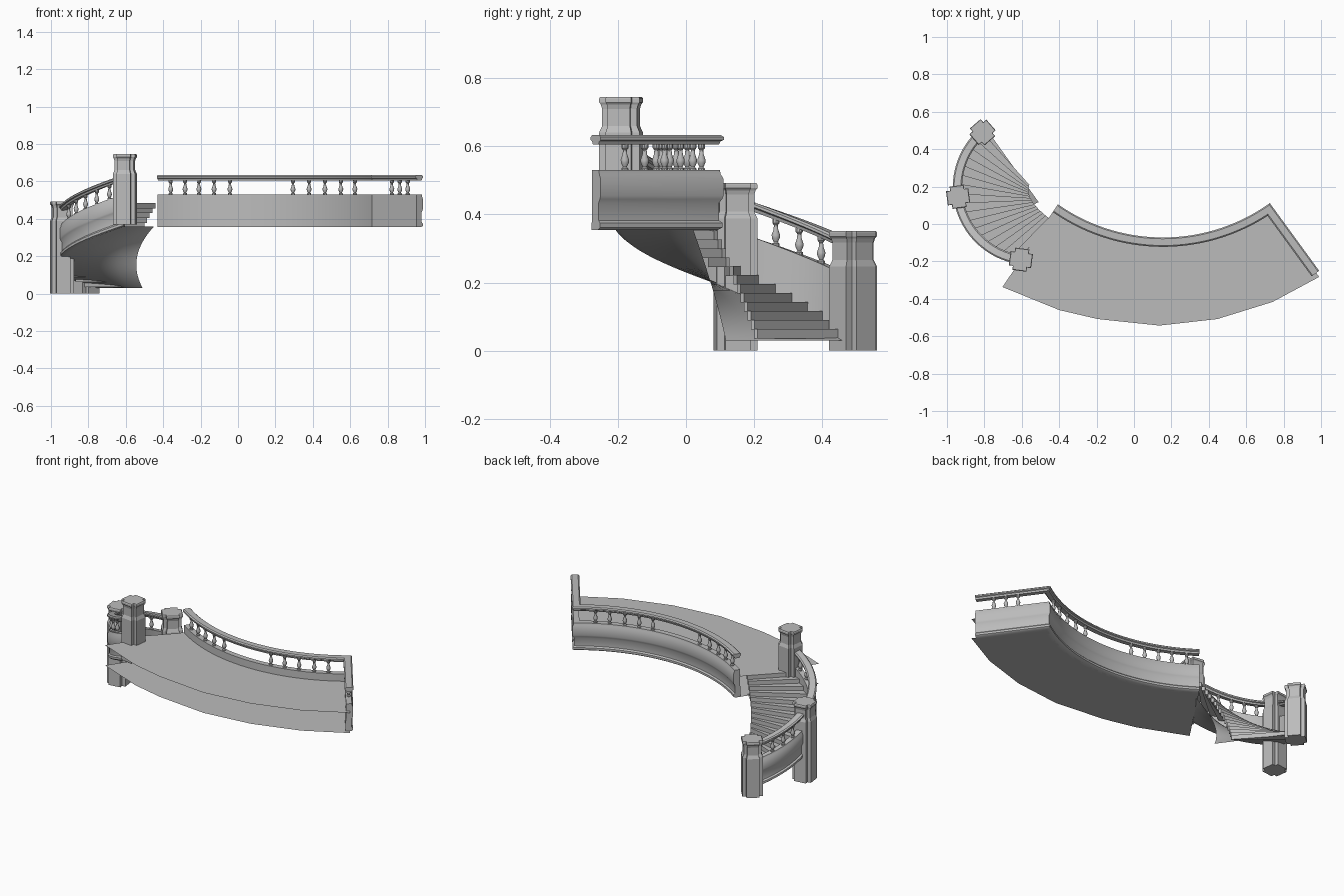
import bpy, bmesh
from math import cos, sin, radians, sqrt, pi
from mathutils import Vector

cube = bpy.data.objects.get("Cube")
if cube:
    bpy.data.objects.remove(cube, do_unlink=True)

stone = bpy.data.materials.new("grey_stone")
stone.use_nodes = True
GREY = (0.5, 0.5, 0.5, 1)
stone.diffuse_color = GREY
stone.node_tree.nodes["Principled BSDF"].inputs["Base Color"].default_value = GREY


def finish(name, bm, smooth=False):
    bmesh.ops.recalc_face_normals(bm, faces=bm.faces)
    mesh = bpy.data.meshes.new(name)
    bm.to_mesh(mesh)
    bm.free()
    mesh.materials.append(stone)
    ob = bpy.data.objects.new(name, mesh)
    bpy.context.collection.objects.link(ob)
    if smooth:
        bpy.ops.object.select_all(action='DESELECT')
        ob.select_set(True)
        bpy.context.view_layer.objects.active = ob
        bpy.ops.object.shade_smooth_by_angle(angle=radians(35))
    return ob


def loft(bm, rings, closed=True):
    """Bridge successive rings of points; closed rings also get end caps."""
    rows = [[bm.verts.new(p) for p in ring] for ring in rings]
    n = len(rows[0])
    for a, b in zip(rows, rows[1:]):
        for i in range(n if closed else n - 1):
            j = (i + 1) % n
            bm.faces.new((a[i], a[j], b[j], b[i]))
    if closed:
        bm.faces.new(rows[0])
        bm.faces.new(rows[-1])


def sweep(name, path, profile, side=1):
    """Carry an (offset, height) profile along a path with mitred corners."""
    rings = []
    for i, p in enumerate(path):
        dirs = []
        for a, b in ((i - 1, i), (i, i + 1)):
            if a >= 0 and b < len(path):
                d = (path[b] - path[a]).to_2d().normalized()
                dirs.append(Vector((-d.y, d.x)))
        m = sum(dirs, Vector((0, 0))).normalized()
        m = m / m.dot(dirs[0]) * side
        rings.append([(p.x + m.x * o, p.y + m.y * o, p.z + h) for o, h in profile])
    bm = bmesh.new()
    loft(bm, rings)
    finish(name, bm, True)


def on_circle(c, r, deg, z=0):
    return Vector((c[0] + r * cos(radians(deg)), c[1] + r * sin(radians(deg)), z))


def bezier(a, b, c, t):
    return [(1 - t) ** 2 * p + 2 * t * (1 - t) * q + t * t * r for p, q, r in zip(a, b, c)]


# Shared mouldings
WALL = [(.012, 0), (.022, .007), (.022, .02), (.014, .028), (.014, .078), (.021, .09),
        (.024, .1), (.024, .15), (.018, .163), (.016, .175), (-.018, .175), (-.02, 0)]
RAIL = [(-.014, .25), (.014, .25), (.018, .26), (.025, .264), (.025, .272), (.018, .278),
        (-.018, .278), (-.025, .272), (-.025, .264), (-.018, .26)]
BALUSTER = [(.011, .17), (.011, .18), (.006, .184), (.012, .196), (.013, .205),
            (.007, .222), (.006, .234), (.011, .24), (.011, .252)]


def balusters(name, spots):
    bm = bmesh.new()
    for s in spots:
        loft(bm, [[on_circle(s, r, k * 36, s.z + h) for k in range(10)] for r, h in BALUSTER])
    finish(name, bm, True)


# Balcony parapet: long arc, then a straight return
FLOOR, DECK = .355, .484
BC, BR = (.155, .906), 1.003
arc = [on_circle(BC, BR, 235 + 69.3 * i / 40, FLOOR) for i in range(41)]
end = Vector((.97, -.265, FLOOR))
sweep("balcony_parapet", arc + [end], WALL)
sweep("balcony_handrail", arc + [end], RAIL)
spots = [Vector((x, BC[1] - sqrt(BR ** 2 - (x - BC[0]) ** 2), FLOOR))
         for x in (-.36, -.283, -.209, -.128, -.043, .294, .38, .465, .55, .625)]
spots += [arc[-1].lerp(end, f) for f in (.41, .58, .75)]
balusters("balcony_balusters", spots)

# Balcony deck and underside: thin sheets with a faceted outer edge
outer = [(.99, -.283), (.74, -.417), (.446, -.508), (.136, -.543),
         (-.195, -.508), (-.4, -.46), (-.703, -.337)]
for name, z in (("balcony_deck", DECK), ("balcony_underside", FLOOR)):
    bm = bmesh.new()
    bm.faces.new([bm.verts.new((p[0], p[1], z)) for p in [p[:2] for p in arc] + outer])
    finish(name, bm)

# Curved stair: stringer wall and handrail
SC, SR = (-.554, .196), .39
START, STOP = 127, 262


def rise(deg):
    return .03 + .328 * (deg - START) / (STOP - START)


turn = [START + (STOP - START) * i / 40 for i in range(41)]
flight = [on_circle(SC, SR, a, rise(a)) for a in turn]
sweep("stair_stringer", flight, WALL, -1)
sweep("stair_handrail", flight, RAIL, -1)
balusters("stair_balusters", [on_circle(SC, SR, a, rise(a))
                              for a in (149, 159.5, 170, 206, 217, 228, 239, 250)])

# Stair soffit: ruled surface from the inner well to the stringer
bm = bmesh.new()
rows = []
for i, p in enumerate(flight):
    q = bezier((-.51, .117), (-.6, .08), (-.45, .02), i / 40)
    inner = Vector((*q, p.z))
    rows.append([inner.lerp(p, k / 4) for k in range(5)])
loft(bm, rows, closed=False)
finish("stair_soffit", bm, True)

# Winding steps
STEPS = 17
bm = bmesh.new()
for i in range(STEPS):
    top = .0645 + i * (DECK - .0645) / (STEPS - 1)
    plan = []
    for t in (i / STEPS, (i + 1) / STEPS):
        pair = [bezier((-.56, .21), (-.59, .13), (-.44, .02), t),
                on_circle(SC, .378, 131 + 131 * t)[:2]]
        plan += pair if not plan else pair[::-1]
    loft(bm, [[(x, y, z) for x, y in plan] for z in (top - .028, top)])
finish("stair_steps", bm)


# Newel posts: cross-shaped plan, stepped shaft and moulded cap
def newel(name, deg, bottom, top):
    a, b = .06, .038
    cross = []
    for k in range(4):
        c, s = cos(k * pi / 2), sin(k * pi / 2)
        cross += [(x * c - y * s, x * s + y * c) for x, y in ((a, -b), (a, b), (b, b))]
    c, s = cos(radians(deg)), sin(radians(deg))
    o = on_circle(SC, SR, deg)
    levels = [(bottom, 1), (top - .105, 1), (top - .085, .86), (top - .035, .86),
              (top - .022, .92), (top - .016, 1), (top - .005, 1), (top, .95)]
    bm = bmesh.new()
    loft(bm, [[(o.x + (x * c - y * s) * f, o.y + (x * s + y * c) * f, z) for x, y in cross]
              for z, f in levels])
    finish(name, bm)


newel("lower_newel", 131, 0, .352)
newel("middle_newel", 187.5, 0, .493)
newel("upper_newel", 262.5, .37, .745)
